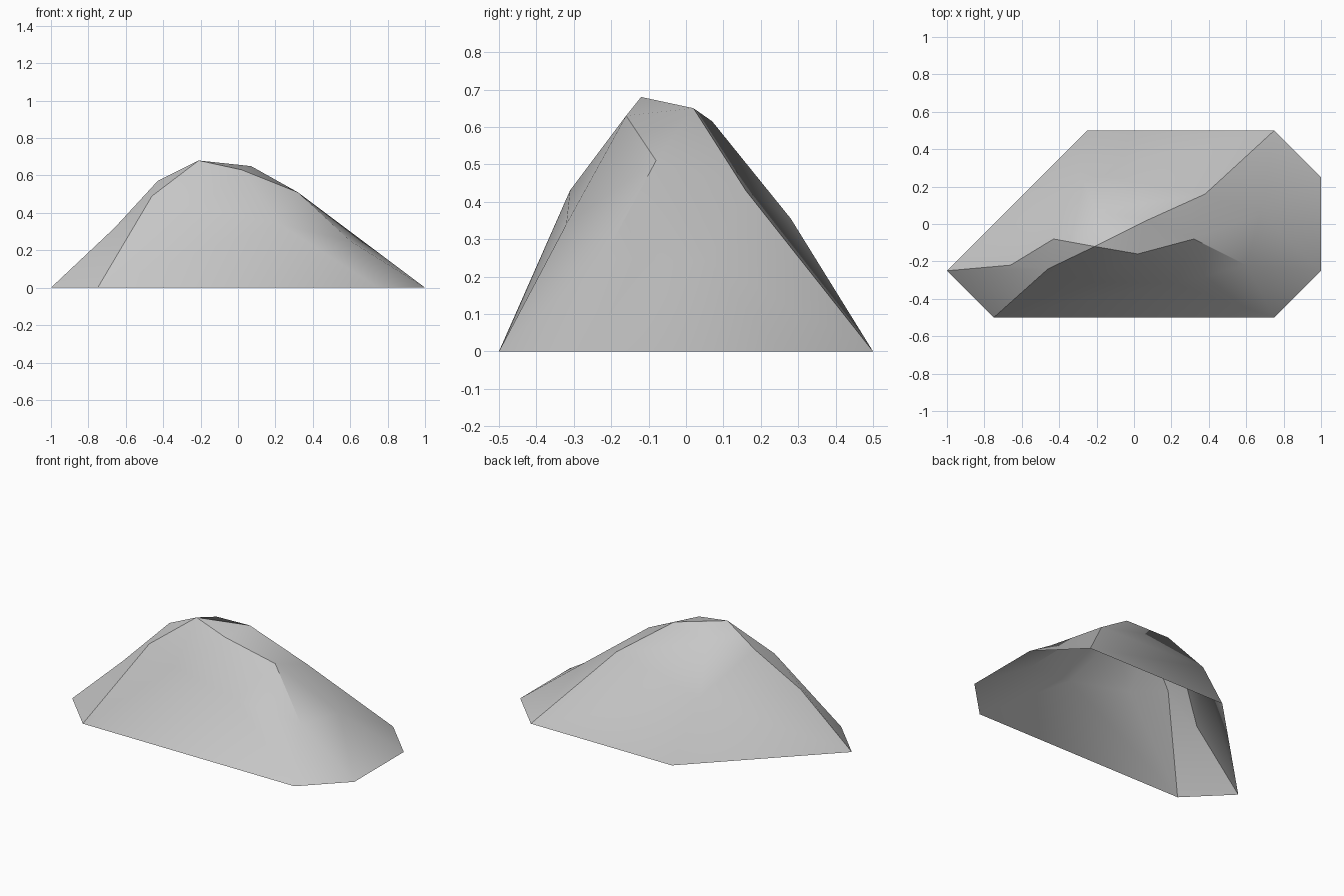
import bpy
import bmesh

cube = bpy.data.objects.get("Cube")
if cube:
    bpy.data.objects.remove(cube, do_unlink=True)

# Stone colour
stone = bpy.data.materials.new("grey_stone")
stone.use_nodes = True
colour = (0.57, 0.57, 0.57, 1.0)
stone.diffuse_color = colour
shader = stone.node_tree.nodes["Principled BSDF"]
shader.inputs["Base Color"].default_value = colour
shader.inputs["Roughness"].default_value = 0.9

bm = bmesh.new()


def add_ring(points):
    """Create one ring of vertices, running anticlockwise from the -x end."""
    return [bm.verts.new(point) for point in points]


def stitch(lower, upper, steps):
    """Join two rows with triangles; each letter advances one of the rows."""
    low_index = up_index = 0
    for step in steps:
        low = lower[low_index % len(lower)]
        up = upper[up_index % len(upper)]
        if step == "l":
            low_index += 1
            corner = lower[low_index % len(lower)]
        else:
            up_index += 1
            corner = upper[up_index % len(upper)]
        bm.faces.new((low, corner, up))


def crease(*path):
    """Keep the edges along a path of vertices sharp."""
    for start, end in zip(path, path[1:]):
        edge = bm.edges.get((start, end))
        if edge:
            edge.smooth = False


# Ground outline, open underneath
base = add_ring([(-1, -.25, 0), (-.75, -.5, 0), (.75, -.5, 0), (1, -.25, 0),
                 (1, .25, 0), (.75, .5, 0), (-.25, .5, 0)])

# Shoulders of the rock
shoulder = add_ring([(-.66, -.22, .32), (-.46, -.24, .49), (-.23, -.31, .43),
                     (.22, -.32, .34), (.6, -.22, .25), (.68, .06, .24),
                     (.38, .16, .43), (-.29, .28, .355)])

# Crown around the summit
crown = add_ring([(-.43, -.08, .57), (-.21, -.12, .68), (.02, -.16, .63),
                  (.32, -.08, .51), (.07, .02, .65), (-.2, .07, .615)])
west, peak, brow, east, crest, nape = crown

# Sloping walls and the cap
stitch(base, shoulder, "uluulululluullu")
stitch(shoulder, crown, "lululullluulul")
stitch([peak, brow, east], [west, nape, crest], "uull")

for face in bm.faces:
    face.smooth = True

# Sharp ridges running down from the summit
crease(base[0], shoulder[0], west, peak, crest, shoulder[6], base[5])
crease(base[1], shoulder[1], peak, brow, east, shoulder[4])

mesh = bpy.data.meshes.new("rock")
bm.to_mesh(mesh)
bm.free()
mesh.materials.append(stone)
rock = bpy.data.objects.new("rock", mesh)
bpy.context.collection.objects.link(rock)
